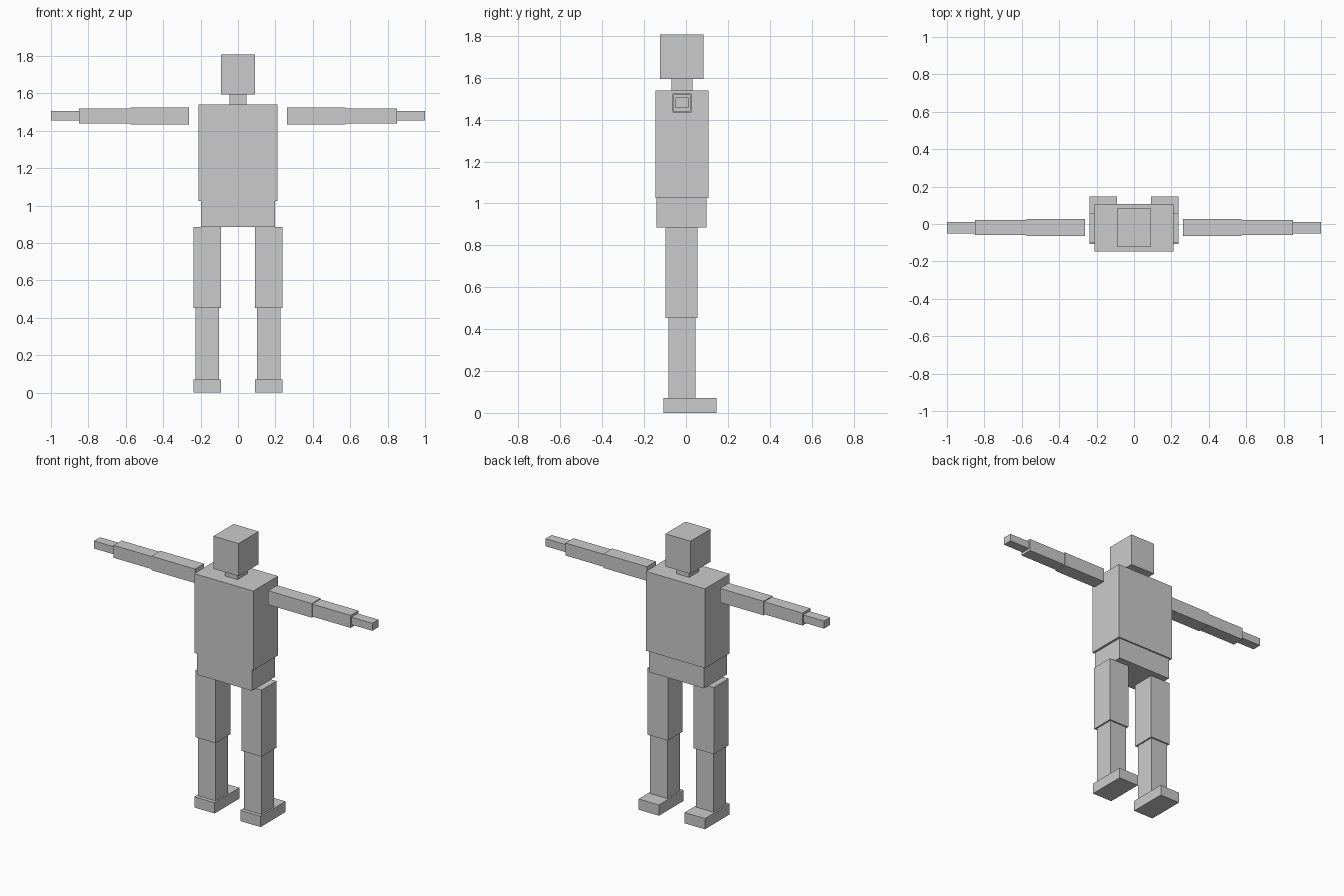
import bpy


def box(name, x, y, z):
    """Axis-aligned box from (min, max) ranges."""
    ranges = (x, y, z)
    bpy.ops.mesh.primitive_cube_add(size=1, location=[(a + b) / 2 for a, b in ranges])
    ob = bpy.context.object
    ob.name = name
    ob.scale = [b - a for a, b in ranges]
    bpy.ops.object.transform_apply(location=False, rotation=False, scale=True)
    return ob


def pair(name, x, y, z):
    """The same box on both sides of the body."""
    box("right_" + name, x, y, z)
    box("left_" + name, (-x[1], -x[0]), y, z)


# Head and trunk
box("head", (-0.09, 0.09), (-0.123, 0.083), (1.595, 1.807))
box("neck", (-0.045, 0.045), (-0.069, 0.031), (1.54, 1.595))
box("torso", (-0.212, 0.212), (-0.146, 0.108), (1.025, 1.54))
box("pelvis", (-0.197, 0.197), (-0.14, 0.098), (0.886, 1.025))

# Arms, held straight out
pair("upper_arm", (0.262, 0.576), (-0.065, 0.026), (1.434, 1.525))
pair("forearm", (0.576, 0.851), (-0.06, 0.021), (1.439, 1.52))
pair("hand", (0.851, 1.0), (-0.05, 0.012), (1.456, 1.505))

# Legs
pair("thigh", (0.092, 0.238), (-0.098, 0.055), (0.453, 0.886))
pair("shin", (0.102, 0.228), (-0.084, 0.045), (0.07, 0.453))
pair("foot", (0.092, 0.238), (-0.108, 0.146), (0.0, 0.07))
